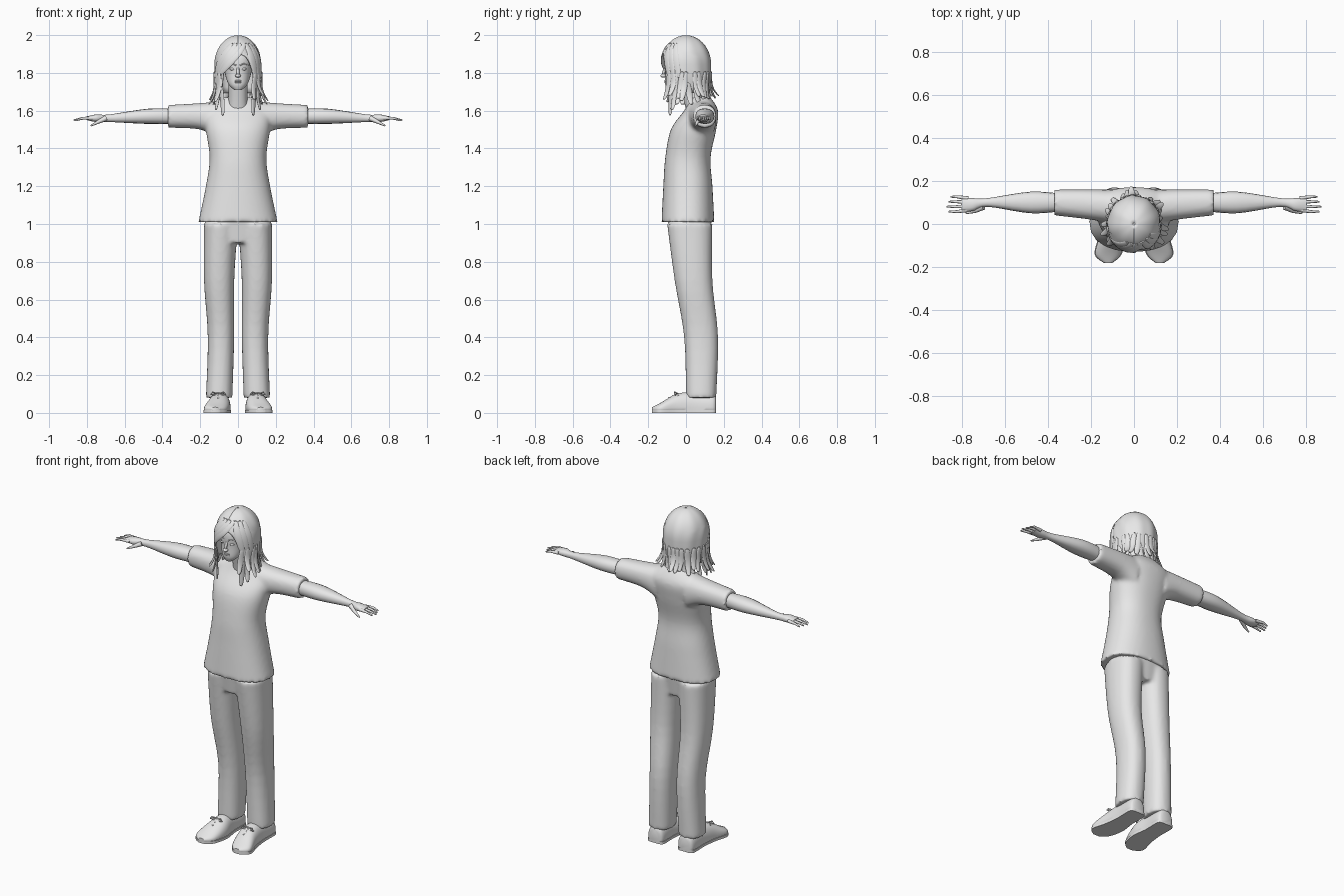
import bpy, bmesh, random
from math import cos, sin, pi, radians, copysign, sqrt
from mathutils import Vector, Matrix

random.seed(4)
if "Cube" in bpy.data.objects:
    bpy.data.objects.remove(bpy.data.objects["Cube"], do_unlink=True)

colour = (0.8, 0.8, 0.8, 1)
grey = bpy.data.materials.new("plain_grey")
grey.use_nodes = True
grey.diffuse_color = colour
grey.node_tree.nodes["Principled BSDF"].inputs["Base Color"].default_value = colour
SIDES = {"left": 1, "right": -1}


def blend(keys, steps=5):
    """Smooth curve of rings through a few key rings."""
    last = len(keys) - 1
    out = []
    for k in range(last):
        near = [keys[max(0, min(last, k + offset))] for offset in (-1, 0, 1, 2)]
        for step in range(steps):
            t = step / steps
            out.append([q + (r - p) * t / 2 + (p - 2.5 * q + 2 * r - s / 2) * t ** 2
                        + (3 * q - 3 * r + s - p) / 2 * t ** 3 for p, q, r, s in zip(*near)])
    return out + [keys[last]]


def skin(bm, rings, closed=True):
    """Bridge rows of points with quads; closed rows are also capped."""
    rows = [[bm.verts.new(point) for point in ring] for ring in rings]
    count = len(rows[0])
    for lower, upper in zip(rows, rows[1:]):
        for i in range(count if closed else count - 1):
            j = (i + 1) % count
            bm.faces.new((lower[i], lower[j], upper[j], upper[i]))
    if closed:
        bm.faces.new(rows[0])
        bm.faces.new(rows[-1])


def loft(bm, keys, axis=2, count=32, side=1, floor=0):
    """Rounded-box rings: position on the axis, two centres, two radii."""
    power = 0.88
    rings = []
    for place, a, b, ra, rb in blend(keys):
        ring = []
        for i in range(count):
            c, s = cos(2 * pi * i / count), sin(2 * pi * i / count)
            point = [a + ra * copysign(abs(c) ** power, c), b + rb * copysign(abs(s) ** power, s)]
            point.insert(axis, place)
            ring.append((point[0] * side, point[1], max(point[2], floor)))
        rings.append(ring)
    skin(bm, rings)


def tube(bm, points, start, end, count=8):
    """Round tube that tapers from the start radius to the end radius."""
    path = [Vector(p) for p in points]
    last = len(path) - 1
    rings = []
    for k, p in enumerate(path):
        along = (path[min(k + 1, last)] - path[max(k - 1, 0)]).normalized()
        u = along.cross(Vector((0, 0, 1))).normalized()
        v = along.cross(u)
        radius = start + (end - start) * k / last
        rings.append([p + radius * (u * cos(2 * pi * i / count) + v * sin(2 * pi * i / count))
                      for i in range(count)])
    skin(bm, rings)


def ball(bm, centre, size):
    bmesh.ops.create_uvsphere(bm, u_segments=16, v_segments=10, radius=1,
                              matrix=Matrix.Translation(centre) @ Matrix.Diagonal((*size, 1)))


def finish(bm, name, fuse=False, soften=False):
    bmesh.ops.recalc_face_normals(bm, faces=bm.faces)
    mesh = bpy.data.meshes.new(name)
    bm.to_mesh(mesh)
    bm.free()
    mesh.materials.append(grey)
    part = bpy.data.objects.new(name, mesh)
    bpy.context.collection.objects.link(part)
    bpy.ops.object.select_all(action='DESELECT')
    part.select_set(True)
    bpy.context.view_layer.objects.active = part
    bpy.ops.object.shade_smooth_by_angle(angle=radians(50))
    if fuse:
        remesh = part.modifiers.new("fuse", 'REMESH')
        remesh.mode, remesh.voxel_size, remesh.use_smooth_shade = 'VOXEL', 0.01, True
        relax = part.modifiers.new("relax", 'SMOOTH')
        relax.factor, relax.iterations = 0.5, 6
    if soften:
        part.modifiers.new("soften", 'SUBSURF').levels = 1
    return part


# Shirt: torso and sleeves fused into one cloth surface
bm = bmesh.new()
loft(bm, [(1.01, 0, .01, .21, .14), (1.2, 0, .01, .17, .13), (1.35, 0, .01, .15, .12),
          (1.5, 0, .04, .17, .12), (1.6, 0, .08, .17, .09), (1.67, 0, .08, .08, .05)], count=48)
for side in SIDES.values():
    loft(bm, [(.1, .08, 1.55, .08, .1), (.2, .09, 1.57, .07, .07), (.37, .1, 1.57, .06, .06)],
         axis=0, side=side)
finish(bm, "shirt", fuse=True)

# Trousers: hips and two straight legs
bm = bmesh.new()
loft(bm, [(1.05, 0, .02, .18, .12), (.9, 0, .02, .15, .1)])
for side in SIDES.values():
    loft(bm, [(1, .09, .02, .09, .12), (.7, .1, .04, .08, .1), (.4, .09, .08, .07, .09),
              (.08, .1, .08, .07, .08)], side=side)
finish(bm, "trousers", fuse=True)

SHOE = [(-.18, .12, .02, .02, .01), (-.14, .12, .02, .06, .03), (-.05, .1, .03, .06, .07),
        (.04, .1, .03, .05, .08), (.14, .1, .03, .05, .07), (.16, .1, .03, .03, .05)]

for label, side in SIDES.items():
    # Arm with the palm
    bm = bmesh.new()
    loft(bm, [(.33, .1, 1.57, .04, .04), (.48, .1, 1.57, .05, .04), (.68, .1, 1.56, .02, .02),
              (.75, .09, 1.56, .03, .02), (.8, .09, 1.56, .03, .01)], axis=0, count=16, side=side)
    finish(bm, label + "_arm")

    # Four fingers and the thumb
    bm = bmesh.new()
    for k in range(4):
        y, tip = .065 + k * .018, .87 - abs(k - 1) * .01
        spread = y + (k - 1.5) * .005
        tube(bm, [(side * .77, y, 1.56), (side * .82, spread, 1.56), (side * tip, spread, 1.55)], .01, .004)
    tube(bm, [(side * .7, .08, 1.56), (side * .74, .06, 1.54), (side * .78, .05, 1.52)], .015, .004)
    finish(bm, label + "_fingers")

    # Shoe, with a flat sole following its outline
    bm = bmesh.new()
    loft(bm, SHOE, axis=1, side=side, floor=.01)
    finish(bm, label + "_shoe")
    bm = bmesh.new()
    rings = blend(SHOE)
    outline = [(x + w * 1.05, y) for y, x, z, w, h in rings]
    outline += [(x - w * 1.05, y) for y, x, z, w, h in reversed(rings)]
    skin(bm, [[(side * x, y, z) for x, y in outline] for z in (0, .015)])
    finish(bm, label + "_sole")

    # Crossed laces and a bow
    bm = bmesh.new()
    middle = side * .105
    for turn in (1, -1):
        for k in range(3):
            y, z = -.1 + k * .02, .07 + k * .01
            tube(bm, [(middle - turn * .03, y, z - .01), (middle, y + .01, z + .01),
                      (middle + turn * .03, y + .02, z)], .004, .004)
        tube(bm, [(middle, -.04, .1), (middle + turn * .03, -.06, .11),
                  (middle + turn * .04, -.06, .1), (middle, -.05, .09)], .004, .004)
    finish(bm, label + "_laces")

# Neck and head
bm = bmesh.new()
loft(bm, [(1.55, 0, .06, .06, .05), (1.65, 0, .04, .05, .05), (1.78, 0, .01, .05, .05)])
finish(bm, "neck")
bm = bmesh.new()
loft(bm, [(1.71, 0, -.08, .02, .02), (1.74, 0, -.06, .05, .05), (1.8, 0, -.02, .07, .09),
          (1.88, 0, -.01, .08, .1), (1.96, 0, 0, .05, .07)])
finish(bm, "head")

# Face details
bm = bmesh.new()
tube(bm, [(0, -.1, 1.84), (0, -.12, 1.8), (0, -.12, 1.78)], .006, .012)
ball(bm, (0, -.12, 1.785), (.015, .015, .01))
finish(bm, "nose")
bm = bmesh.new()
for z in (1.75, 1.758):
    ball(bm, (0, -.105, z), (.02, .01, .005))
finish(bm, "lips")
bm = bmesh.new()
for side in SIDES.values():
    ball(bm, (side * .03, -.1, 1.82), (.015, .01, .007))
    tube(bm, [(side * .01, -.11, 1.84), (side * .03, -.11, 1.85), (side * .06, -.09, 1.84)], .004, .002)
finish(bm, "eyes_and_brows")

CROWN, HEIGHT, WIDTH, DEPTH = 1.845, .15, .12, 1.07


def hair_radius(z):
    """Dome above the crown line, gentle taper toward the neck below it."""
    if z > CROWN:
        return WIDTH * sqrt(max(0, 1 - ((z - CROWN) / HEIGHT) ** 2))
    return WIDTH - .15 * max(0, 1.78 - z)


def around(degrees, radius, z):
    a = radians(degrees)
    return Vector((radius * sin(a), -DEPTH * radius * cos(a), z))


# Hair cap, open around the face
bm = bmesh.new()
heights = [CROWN + HEIGHT * cos(radians(a)) for a in range(2, 90, 8)]
heights += [CROWN - step * .03 for step in range(6)]
rows = []
for z in heights:
    gap = 50 * max(0, (1.9 - z) / .2) ** .35
    rows.append([around(gap + (360 - 2 * gap) * i / 64, hair_radius(z) * (1 + .012 * sin(i * pi / 4)), z)
                 for i in range(65)])
skin(bm, rows, closed=False)
thickness = finish(bm, "hair_cap").modifiers.new("thickness", 'SOLIDIFY')
thickness.thickness, thickness.offset = .008, 0


def lock(bm, start, end, top, tip, flick=0, width=.02):
    """Flat pointed lock that hugs the hair and flicks out at its tip."""
    steps = 6
    path = []
    for k in range(steps + 1):
        t = k / steps
        z = top + (tip - top) * t
        path.append(around(start + (end - start) * t, hair_radius(z) + .005 + flick * t ** 3, z))
    rings = []
    for k, p in enumerate(path):
        along = (path[min(k + 1, steps)] - path[max(k - 1, 0)]).normalized()
        away = Vector((p.x, p.y, max(0, p.z - CROWN))).normalized()
        u = along.cross(away).normalized() * width * (.3 + .7 * sin(pi * (k + 1) / (steps + 2)))
        v = away * .006
        rings.append([p + u * cos(i * pi / 3) + v * sin(i * pi / 3) for i in range(6)])
    skin(bm, rings)


# Swept fringe from the side parting
bm = bmesh.new()
for k in range(4):
    lock(bm, 25 - k * 15, -50 - k * 8, 1.96, 1.79, width=.025)
for k in range(3):
    lock(bm, 28 + k * 14, 50 + k * 12, 1.96, 1.77, width=.025)
finish(bm, "fringe", soften=True)

# Feathered ends around the neck, outer layer flicking outward
bm = bmesh.new()
for k in range(19):
    a = 50 + k * 260 / 18 + random.uniform(-4, 4)
    lock(bm, a, a + random.uniform(-12, 12), 1.81, random.uniform(1.64, 1.68), random.uniform(.03, .06))
for k in range(12):
    a = 75 + k * 210 / 11
    lock(bm, a, a + 8, 1.75, 1.63, .03)
finish(bm, "hair_ends", soften=True)

# Long front locks resting on the chest
bm = bmesh.new()
for side in SIDES.values():
    for k in range(3):
        a = 50 + k * 14
        lock(bm, side * (a + 4), side * (a - 5), 1.81, 1.57 + k * .03, .02 * (k + 1))
finish(bm, "front_locks", soften=True)
